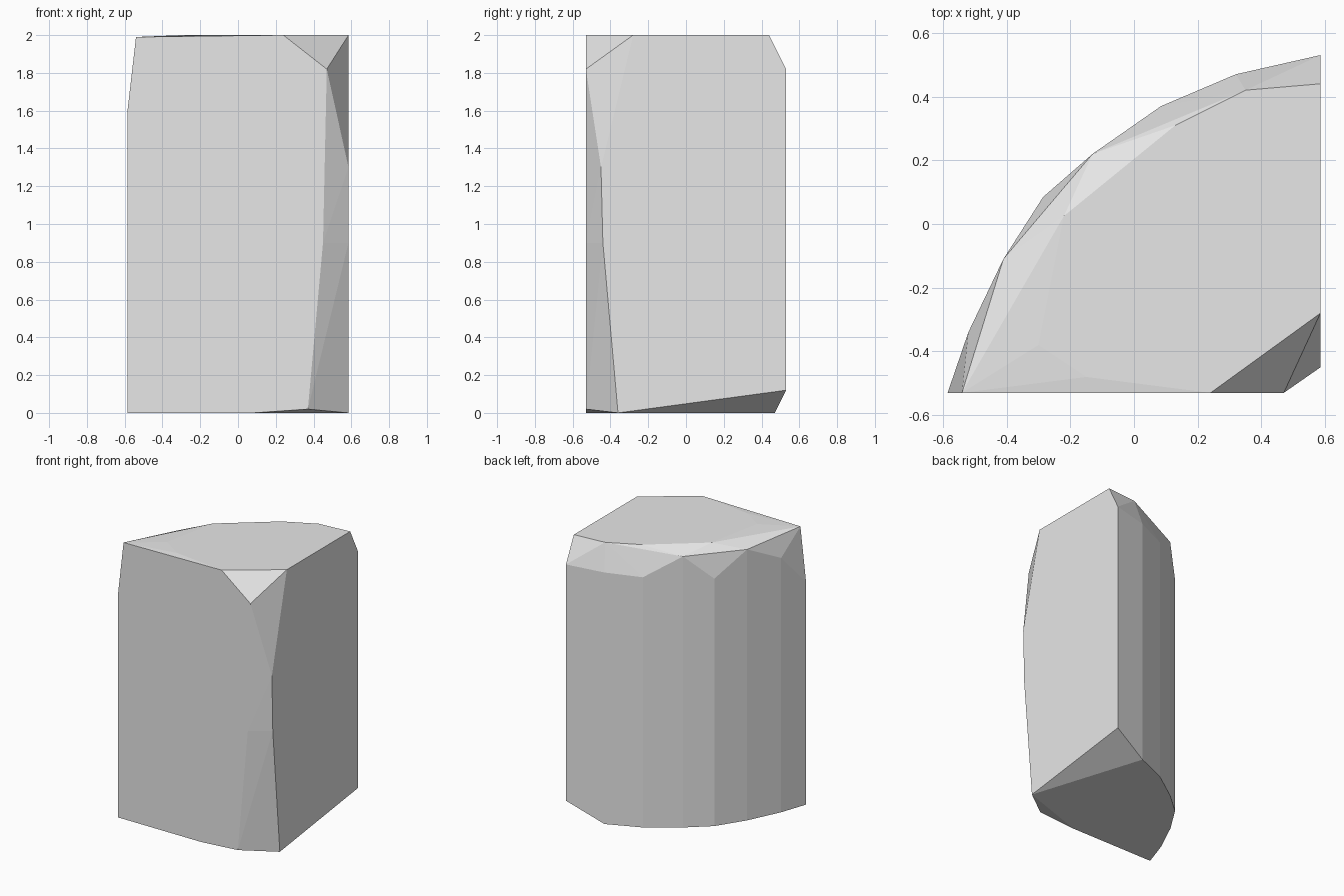
import bpy
import bmesh
import math

if "Cube" in bpy.data.objects:
    bpy.data.objects.remove(bpy.data.objects["Cube"])

FRONT, RIGHT = -0.53, 0.585

# Curved back wall: plan position and the height of its upper rim
back_arc = [(-0.585, FRONT, 1.60), (-0.52, -0.34, 1.83), (-0.41, -0.11, 1.95),
            (-0.285, 0.085, 1.78), (-0.13, 0.22, 1.95), (0.085, 0.37, 1.80),
            (0.32, 0.47, 1.81), (RIGHT, 0.53, 1.82)]
points = list(back_arc)
points += [(x, y, 0.0) for x, y, z in back_arc[:-1]]
points += [(RIGHT, 0.53, 0.12)]                      # lifted bottom corner

# Top plateau, with a slightly lower left corner
points += [(-0.54, FRONT, 1.99)]
points += [(x, y, 2.0) for x, y in ((-0.22, 0.025), (0.13, 0.31), (0.35, 0.42),
                                    (RIGHT, 0.44), (RIGHT, -0.28), (0.24, FRONT),
                                    (-0.15, -0.48), (-0.30, -0.38))]

# Worn front right corner: edge on the front face, then edge on the right face
points += [(x, FRONT, z) for x, z in ((0.47, 1.82), (0.45, 0.90), (0.37, 0.02), (0.08, 0.0))]
points += [(RIGHT, y, z) for y, z in ((-0.45, 1.30), (-0.44, 0.90), (-0.36, 0.0))]

# Wrap the corners into one faceted stone
bm = bmesh.new()
for p in points:
    bm.verts.new(p)
hull = bmesh.ops.convex_hull(bm, input=bm.verts[:])
loose = [v for v in bm.verts if not v.link_faces]
bmesh.ops.delete(bm, geom=loose, context='VERTS')
bmesh.ops.dissolve_limit(bm, angle_limit=math.radians(0.3),
                         verts=bm.verts[:], edges=bm.edges[:])
bmesh.ops.recalc_face_normals(bm, faces=bm.faces[:])

mesh = bpy.data.meshes.new("stone_wedge")
bm.to_mesh(mesh)
bm.free()
stone = bpy.data.objects.new("stone_wedge", mesh)
bpy.context.collection.objects.link(stone)

# Plain grey
grey = bpy.data.materials.new("light_grey")
grey.diffuse_color = (0.8, 0.8, 0.8, 1.0)
grey.use_nodes = True
grey.node_tree.nodes["Principled BSDF"].inputs["Base Color"].default_value = grey.diffuse_color
mesh.materials.append(grey)
